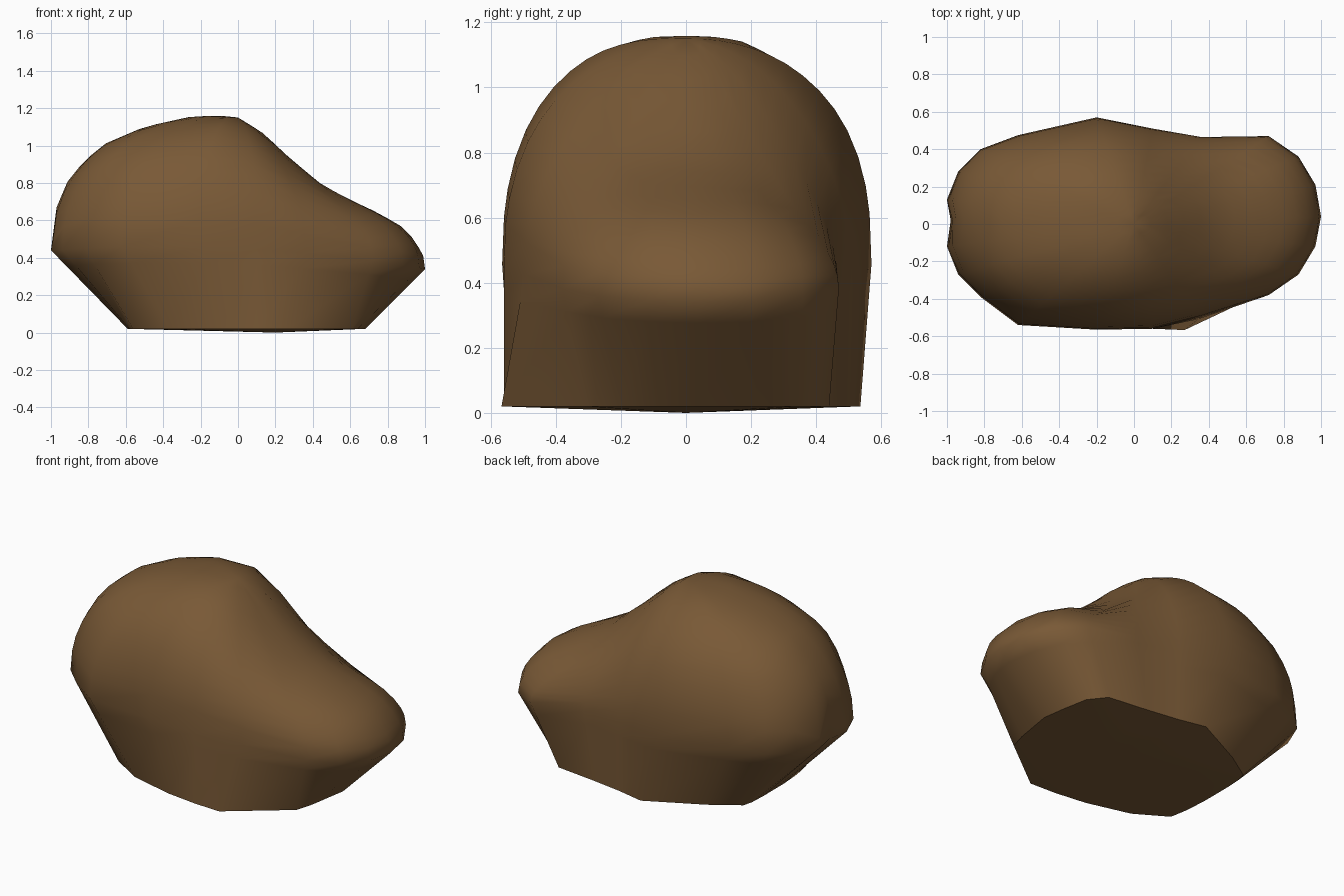
import bpy
import bmesh

default_cube = bpy.data.objects.get("Cube")
if default_cube:
    bpy.data.objects.remove(default_cube, do_unlink=True)

# Widest outline and ground outline, paired, running from the right end along the front
RIM = [(-1, -.12), (-.94, -.27), (-.82, -.39), (-.62, -.54), (-.2, -.565), (.1, -.56),
       (.36, -.495), (.72, -.38), (.88, -.27), (.97, -.12), (1, .04), (.97, .21),
       (.88, .36), (.72, .47), (.36, .465), (.1, .51), (-.2, .57), (-.62, .475),
       (-.82, .4), (-.94, .28), (-1, .13), (-.98, .02)]
BASE = [(-.59, -.1), (-.58, -.24), (-.56, -.35), (-.37, -.465), (-.1, -.535), (.1, -.56),
        (.27, -.567), (.61, -.306), (.64, -.2), (.66, -.08), (.68, .04), (.66, .18),
        (.63, .34), (.55, .44), (.3, .47), (.1, .5), (-.07, .536), (-.4, .37),
        (-.57, .26), (-.585, .2), (-.59, .1), (-.59, .02)]
# Height of the ridge along the length
RIDGE = [(-1, .44), (-.97, .67), (-.91, .81), (-.82, .92), (-.71, 1.01), (-.5, 1.1),
         (-.25, 1.155), (-.1, 1.16), (0, 1.15), (.13, 1.07), (.28, .93), (.45, .79),
         (.6, .71), (.75, .64), (.87, .57), (.95, .49), (.99, .41), (1, .34)]
# Fullness of the cross-section; the back of the neck falls away more gently
FRONT_ROUNDNESS = 2.4
BACK_ROUNDNESS = [(-.2, 2.5), (.15, 1.75), (.55, 1.8), (.85, 2.2)]
GROUND = .02
RING_SCALES = [.99, .97, .93, .87, .8, .72, .63, .54, .45, .36, .27, .18, .09]


def interpolate(points, x):
    """Piecewise linear lookup in points sorted by x."""
    if x <= points[0][0]:
        return points[0][1]
    for (xa, ya), (xb, yb) in zip(points, points[1:]):
        if x <= xb:
            return ya + (yb - ya) * (x - xa) / (xb - xa)
    return points[-1][1]


FRONT_WIDTH = sorted((x, -y) for x, y in RIM if y < 0)
BACK_WIDTH = sorted((x, y) for x, y in RIM if y > .1)


def rim_height(x):
    """The rim tilts up to the left and arches in the middle."""
    return .39 - .05 * x + .06 * (1 - x * x)


def dome_height(x, y):
    """Rounded cross-section between the rim and the ridge."""
    if y < 0:
        width, power = interpolate(FRONT_WIDTH, x), FRONT_ROUNDNESS
    else:
        width, power = interpolate(BACK_WIDTH, x), interpolate(BACK_ROUNDNESS, x)
    across = min(abs(y) / width, 1)
    low = rim_height(x)
    rise = max(interpolate(RIDGE, x) - low, 0)
    return low + rise * (1 - across ** power) ** (1 / power)


def bridge(bm, lower, upper):
    count = len(lower)
    for i in range(count):
        j = (i + 1) % count
        bm.faces.new((lower[i], lower[j], upper[j], upper[i]))


def fan(bm, ring, centre):
    for i, vert in enumerate(ring):
        bm.faces.new((vert, ring[(i + 1) % len(ring)], centre))


bm = bmesh.new()

# Sides, from the ground out to the rim
rings = []
for t in (0, .8, 1):
    ring = []
    for (bx, by), (rx, ry) in zip(BASE, RIM):
        z = GROUND + (rim_height(rx) - GROUND) * t
        ring.append(bm.verts.new((bx + (rx - bx) * t, by + (ry - by) * t, z)))
    rings.append(ring)

# Domed top
for s in RING_SCALES:
    rings.append([bm.verts.new((x * s, y * s, dome_height(x * s, y * s))) for x, y in RIM])
for lower, upper in zip(rings, rings[1:]):
    bridge(bm, lower, upper)
fan(bm, rings[-1], bm.verts.new((0, 0, dome_height(0, 0))))

# Slightly bulging underside
fan(bm, rings[0], bm.verts.new((.2, 0, 0)))
bmesh.ops.recalc_face_normals(bm, faces=bm.faces)

# Smooth shading with a crisp edge at the ground
for face in bm.faces:
    face.smooth = True
ground_verts = set(rings[0])
for edge in bm.edges:
    if all(v in ground_verts for v in edge.verts):
        edge.smooth = False

mesh = bpy.data.meshes.new("boulder")
bm.to_mesh(mesh)
bm.free()
boulder = bpy.data.objects.new("boulder", mesh)
bpy.context.collection.objects.link(boulder)

# Brown stone
stone = bpy.data.materials.new("brown_stone")
stone.use_nodes = True
colour = (.19, .1, .037, 1)
stone.diffuse_color = colour
for node in stone.node_tree.nodes:
    if node.type == "BSDF_PRINCIPLED":
        node.inputs["Base Color"].default_value = colour
        node.inputs["Roughness"].default_value = .9
mesh.materials.append(stone)
